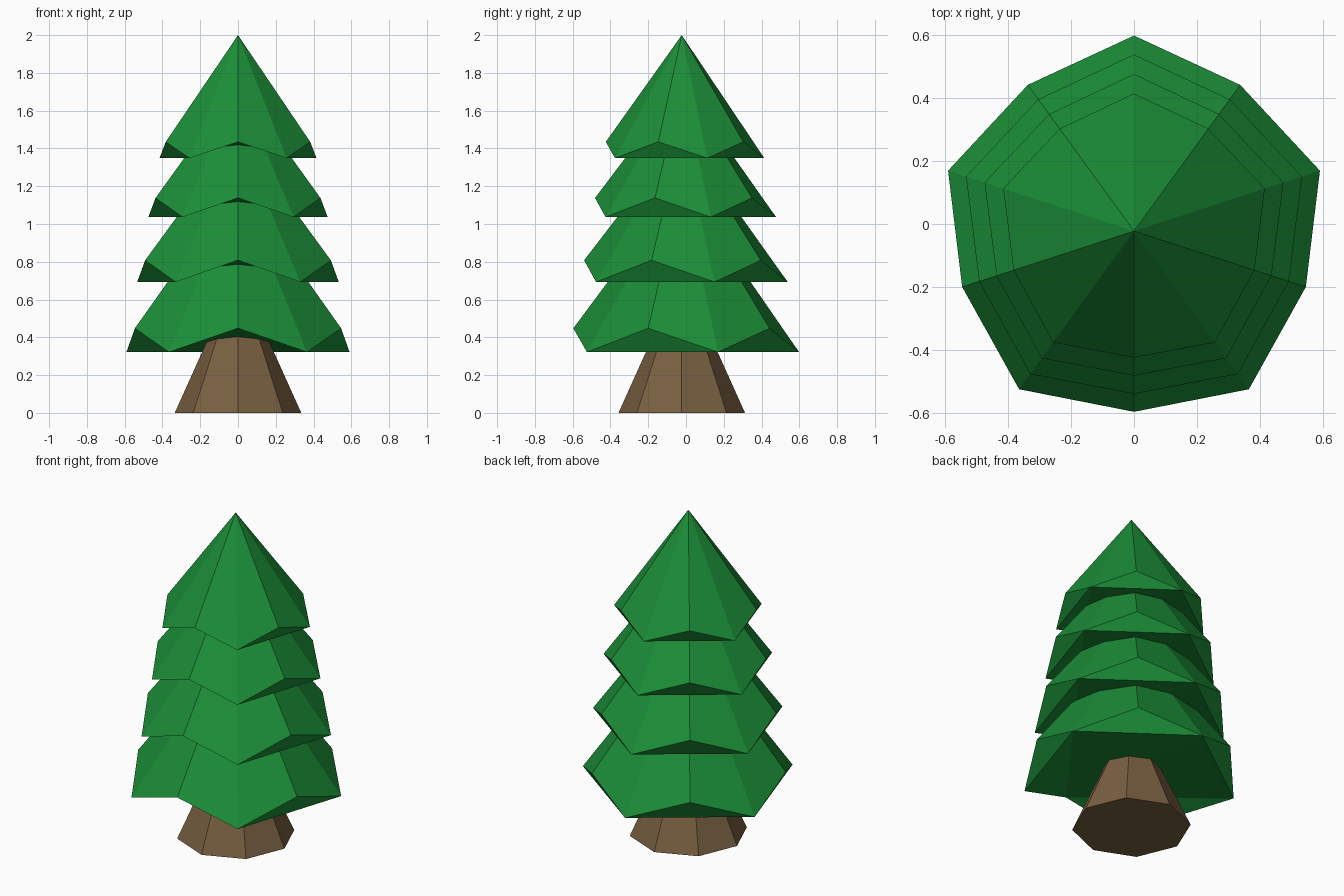
import bpy, bmesh
from math import sin, cos, pi

if "Cube" in bpy.data.objects:
    bpy.data.objects.remove(bpy.data.objects["Cube"])

CY = -0.0225  # tree axis sits slightly forward so the crown is centred


def material(name, rgb):
    m = bpy.data.materials.new(name)
    m.diffuse_color = (*rgb, 1)
    m.use_nodes = True
    m.node_tree.nodes["Principled BSDF"].inputs["Base Color"].default_value = m.diffuse_color
    return m


def finish(bm, name, mat):
    bmesh.ops.recalc_face_normals(bm, faces=bm.faces[:])
    me = bpy.data.meshes.new(name)
    bm.to_mesh(me)
    bm.free()
    ob = bpy.data.objects.new(name, me)
    ob.location.y = CY
    me.materials.append(mat)
    bpy.context.collection.objects.link(ob)
    return ob


green = material("needles", (0.011, 0.27, 0.039))
brown = material("bark", (0.19, 0.115, 0.053))

# Trunk: tapered octagon, top hidden in the crown
bm = bmesh.new()
bmesh.ops.create_cone(bm, cap_ends=True, segments=8, radius1=0.335,
                      radius2=0.11, depth=0.5)
bmesh.ops.translate(bm, verts=bm.verts[:], vec=(0, 0, 0.25))
finish(bm, "trunk", brown)


# Crown tier: ten-sided cone with a zigzag rim, starting at the front
def tier(name, r_high, z_high, r_low, z_low, z_tip):
    bm = bmesh.new()
    rim = []
    for i in range(10):
        a = -pi / 2 + i * pi / 5
        r, z = ((r_low, z_low) if i % 2 else (r_high, z_high))
        rim.append(bm.verts.new((r * cos(a), r * sin(a), z)))
    tip = bm.verts.new((0, 0, z_tip))
    for i in range(10):
        bm.faces.new((rim[i], rim[(i + 1) % 10], tip))
    # Underside: small facets under the raised points, then a fan from the front
    for i in (1, 3, 5, 7):
        bm.faces.new((rim[i], rim[i + 1], rim[i + 2]))
        bm.faces.new((rim[0], rim[i], rim[i + 2]))
    finish(bm, name, green)


tier("bottom_tier", 0.574, 0.448, 0.621, 0.322, 1.22)
tier("lower_middle_tier", 0.517, 0.808, 0.561, 0.693, 1.48)
tier("upper_middle_tier", 0.459, 1.138, 0.499, 1.037, 1.745)
tier("top_tier", 0.402, 1.435, 0.437, 1.349, 2.0)
